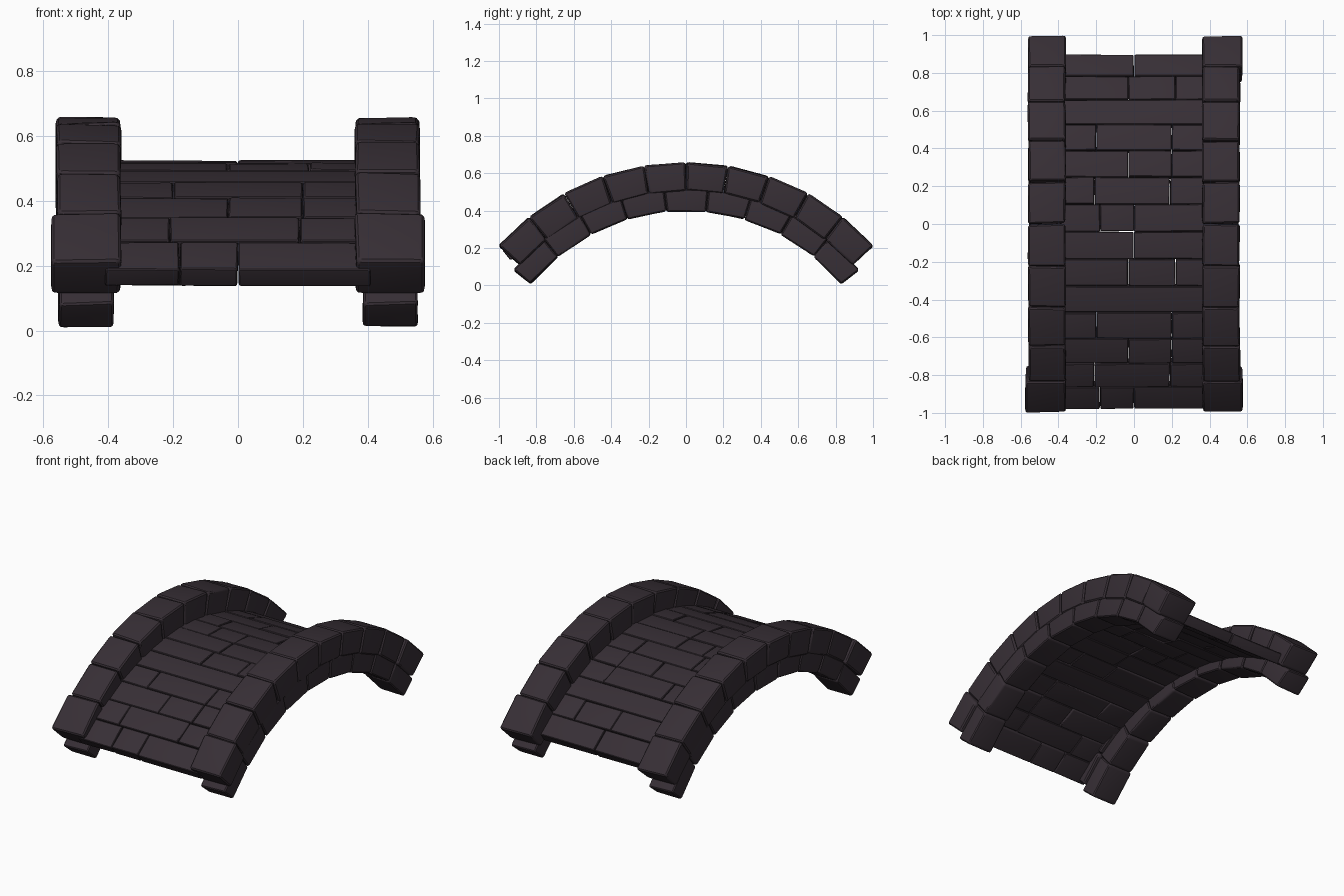
import bpy, bmesh, math, random
from mathutils import Vector

if "Cube" in bpy.data.objects:
    bpy.data.objects.remove(bpy.data.objects["Cube"])

random.seed(4)

stone_mat = bpy.data.materials.new("dark purple stone")
stone_mat.diffuse_color = (0.038, 0.028, 0.036, 1)
stone_mat.use_nodes = True
stone_mat.node_tree.nodes["Principled BSDF"].inputs["Base Color"].default_value = stone_mat.diffuse_color


def wedge(bm, x0, x1, a0, a1, r0, r1, cy, cz, bevel, jitter):
    """One rounded stone: a box bent to the arch between angles a0 and a1 (degrees)."""
    part = bmesh.new()
    v = {}
    for i, x in enumerate((x0, x1)):
        for j, a in enumerate((a0, a1)):
            for k, r in enumerate((r0, r1)):
                t = math.radians(a)
                p = Vector((x, cy + r * math.sin(t), cz + r * math.cos(t)))
                p += Vector([random.uniform(-jitter, jitter) for _ in range(3)])
                v[i, j, k] = part.verts.new(p)
    for q in (((0, 0, 0), (0, 0, 1), (0, 1, 1), (0, 1, 0)),
              ((1, 0, 0), (1, 1, 0), (1, 1, 1), (1, 0, 1)),
              ((0, 0, 0), (1, 0, 0), (1, 0, 1), (0, 0, 1)),
              ((0, 1, 0), (0, 1, 1), (1, 1, 1), (1, 1, 0)),
              ((0, 0, 0), (0, 1, 0), (1, 1, 0), (1, 0, 0)),
              ((0, 0, 1), (1, 0, 1), (1, 1, 1), (0, 1, 1))):
        part.faces.new([v[c] for c in q])
    bmesh.ops.recalc_face_normals(part, faces=part.faces)
    bmesh.ops.bevel(part, geom=part.edges[:], offset=bevel, segments=3,
                    profile=0.6, affect='EDGES')
    me = bpy.data.meshes.new("tmp")
    part.to_mesh(me)
    part.free()
    bm.from_mesh(me)
    bpy.data.meshes.remove(me)


def finish(bm, name):
    me = bpy.data.meshes.new(name)
    bm.to_mesh(me)
    bm.free()
    me.materials.append(stone_mat)
    ob = bpy.data.objects.new(name, me)
    bpy.context.collection.objects.link(ob)
    bpy.ops.object.select_all(action='DESELECT')
    ob.select_set(True)
    bpy.context.view_layer.objects.active = ob
    bpy.ops.object.shade_smooth_by_angle(angle=math.radians(35))


for side, label in ((-1, "left"), (1, "right")):
    # parapet: ten large stones, the end ones a little wider
    bm = bmesh.new()
    n, half = 10, 47.9
    step = 2 * half / n
    for i in range(n):
        a = -half + i * step
        wide = 0.014 if i == 0 or (i == n - 1 and side > 0) else 0.0
        xs = sorted((side * 0.362, side * (0.56 + wide)))
        wedge(bm, xs[0], xs[1], a + 0.05, a + step - 0.05, 1.2, 1.353,
              0, -0.695, 0.02, 0.004)
    finish(bm, label + "_parapet")

    # lower arch ring: nine smaller stones with a keystone in the middle
    bm = bmesh.new()
    n, half = 9, 50.7
    step = 2 * half / n
    for i in range(n):
        a = -half + i * step
        xs = sorted((side * 0.385, side * 0.553))
        wedge(bm, xs[0], xs[1], a + 0.05, a + step - 0.05, 1.075, 1.195,
              0, -0.675, 0.016, 0.004)
    finish(bm, label + "_arch_ring")

# deck: fourteen rows of paving bricks on a flatter arch, joint pattern repeating every seven
joints = [(0,), (-0.03, 0.22), (), (-0.2, 0.2), (-0.03, 0.2), (-0.21, 0.19), (-0.18, 0)]
bm = bmesh.new()
step = 5.55
for row in range(14):
    a1 = (7 - row) * step
    xs = (-0.41,) + joints[row % 7] + (0.41,)
    for x0, x1 in zip(xs, xs[1:]):
        lift = random.uniform(-0.003, 0.003)
        wedge(bm, x0 + 0.001, x1 - 0.001, a1 - step + 0.03, a1 - 0.03,
              1.435 + lift, 1.502 + lift, -0.04, -0.98, 0.009, 0.002)
finish(bm, "deck_paving")
